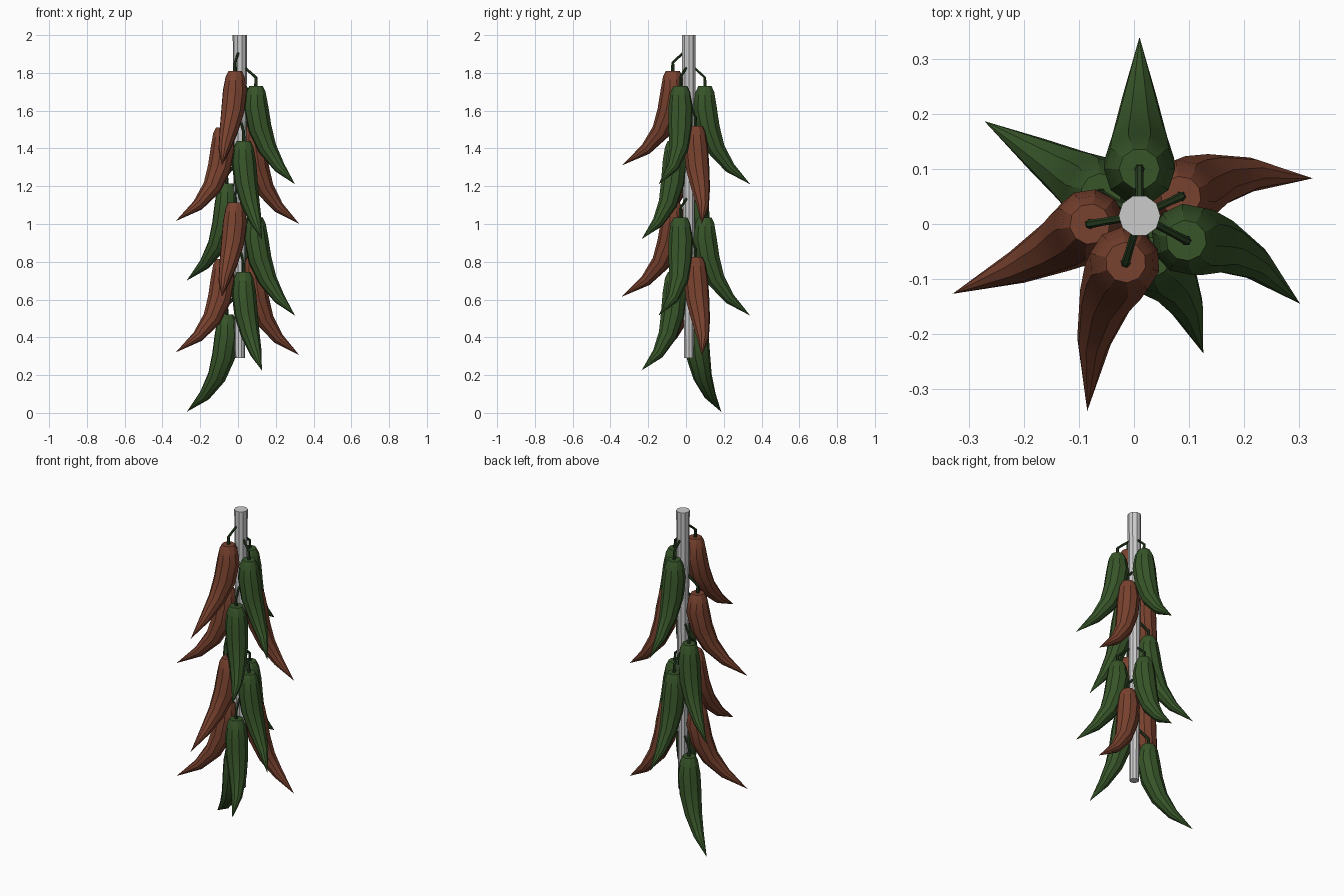
import bpy, bmesh, math
from mathutils import Vector

if "Cube" in bpy.data.objects:
    bpy.data.objects.remove(bpy.data.objects["Cube"])

ROPE = Vector((0.01, 0.015, 0))


def material(name, color):
    m = bpy.data.materials.new(name)
    m.diffuse_color = (*color, 1)
    m.use_nodes = True
    m.node_tree.nodes["Principled BSDF"].inputs["Base Color"].default_value = m.diffuse_color
    return m


green = material("green_skin", (0.038, 0.09, 0.022))
red = material("red_skin", (0.19, 0.054, 0.028))
stem_green = material("stem_green", (0.02, 0.045, 0.014))


def tube(name, path, radii, sides, side, mat=None, pointed=False):
    """Skin a tube along a path that bends at right angles to the side vector."""
    bm = bmesh.new()
    rings = []
    for i, (p, r) in enumerate(zip(path, radii)):
        if pointed and i == len(path) - 1:
            break
        t = (path[min(i + 1, len(path) - 1)] - path[max(i - 1, 0)]).normalized()
        u = (side - t * side.dot(t)).normalized()
        v = t.cross(u)
        rings.append([bm.verts.new(p + r * (u * math.cos(a) + v * math.sin(a)))
                      for a in (math.tau * k / sides for k in range(sides))])
    for a, b in zip(rings, rings[1:]):
        for k in range(sides):
            n = (k + 1) % sides
            bm.faces.new((a[k], a[n], b[n], b[k]))
    bm.faces.new(rings[0])
    if pointed:
        tip = bm.verts.new(path[-1])
        for k in range(sides):
            bm.faces.new((rings[-1][k], rings[-1][(k + 1) % sides], tip))
    else:
        bm.faces.new(rings[-1])
    bmesh.ops.recalc_face_normals(bm, faces=bm.faces)
    me = bpy.data.meshes.new(name)
    bm.to_mesh(me)
    bm.free()
    if mat:
        me.materials.append(mat)
    ob = bpy.data.objects.new(name, me)
    bpy.context.collection.objects.link(ob)
    bpy.ops.object.select_all(action='DESELECT')
    ob.select_set(True)
    bpy.context.view_layer.objects.active = ob
    bpy.ops.object.shade_smooth_by_angle(angle=math.radians(30))
    return ob


# pepper profile: outward fraction, depth fraction, radius, sideways bend
PROFILE = [(0, 0, 0.037, 0), (0, 0.06, 0.052, 0), (0, 0.21, 0.065, 0.1),
           (0.08, 0.43, 0.063, 0.4), (0.25, 0.64, 0.050, 0.9),
           (0.55, 0.83, 0.031, 1), (1, 1, 0, 0)]


def pepper(name, base, tip, top, bottom, bend, mat):
    b, e = Vector((*base, top)), Vector((*tip, bottom))
    out = Vector((e.x - b.x, e.y - b.y, 0))
    side = Vector((-out.y, out.x, 0)).normalized()
    path = [b + out * f + side * bend * s + Vector((0, 0, (bottom - top) * d))
            for f, d, r, s in PROFILE]
    tube(name, path, [p[2] for p in PROFILE], 10, side, mat, pointed=True)
    # bent stem from the rope to the pepper cap
    root = ROPE + Vector((0, 0, top + 0.10))
    away = Vector((b.x - root.x, b.y - root.y, 0))
    unit = away.normalized()
    stem = [root + unit * 0.025, root + away * 0.75 + Vector((0, 0, -0.035)),
            b + Vector((0, 0, 0.045)), b - Vector((0, 0, 0.01))]
    tube(name + "_stem", stem, [0.007, 0.007, 0.008, 0.01], 6,
         Vector((-unit.y, unit.x, 0)), stem_green)


# rope, slightly tapered
tube("rope", [ROPE + Vector((0, 0, 2.0)), ROPE + Vector((0, 0, 0.29))],
     [0.038, 0.027], 10, Vector((1, 0, 0)))

# one cluster of seven peppers, hung twice down the rope
CLUSTER = [
    ("front_red_pepper", (-0.015, -0.07), (-0.085, -0.34), 1.81, 1.31, -0.02, red),
    ("back_green_pepper", (0.01, 0.10), (0.01, 0.34), 1.73, 1.21, 0, green),
    ("right_green_pepper", (0.095, -0.03), (0.302, -0.145), 1.73, 1.21, 0.025, green),
    ("right_red_pepper", (0.085, 0.05), (0.325, 0.083), 1.52, 1.00, 0.022, red),
    ("left_red_pepper", (-0.08, 0.0), (-0.33, -0.127), 1.51, 1.015, 0.01, red),
    ("front_green_pepper", (0.03, -0.06), (0.126, -0.235), 1.44, 0.92, 0.015, green),
    ("back_left_green_pepper", (-0.06, 0.055), (-0.272, 0.187), 1.215, 0.70, 0, green),
]
for level, drop in (("upper", 0), ("lower", 0.695)):
    for name, base, tip, top, bottom, bend, mat in CLUSTER:
        pepper(f"{level}_{name}", base, tip, top - drop, bottom - drop, bend, mat)
